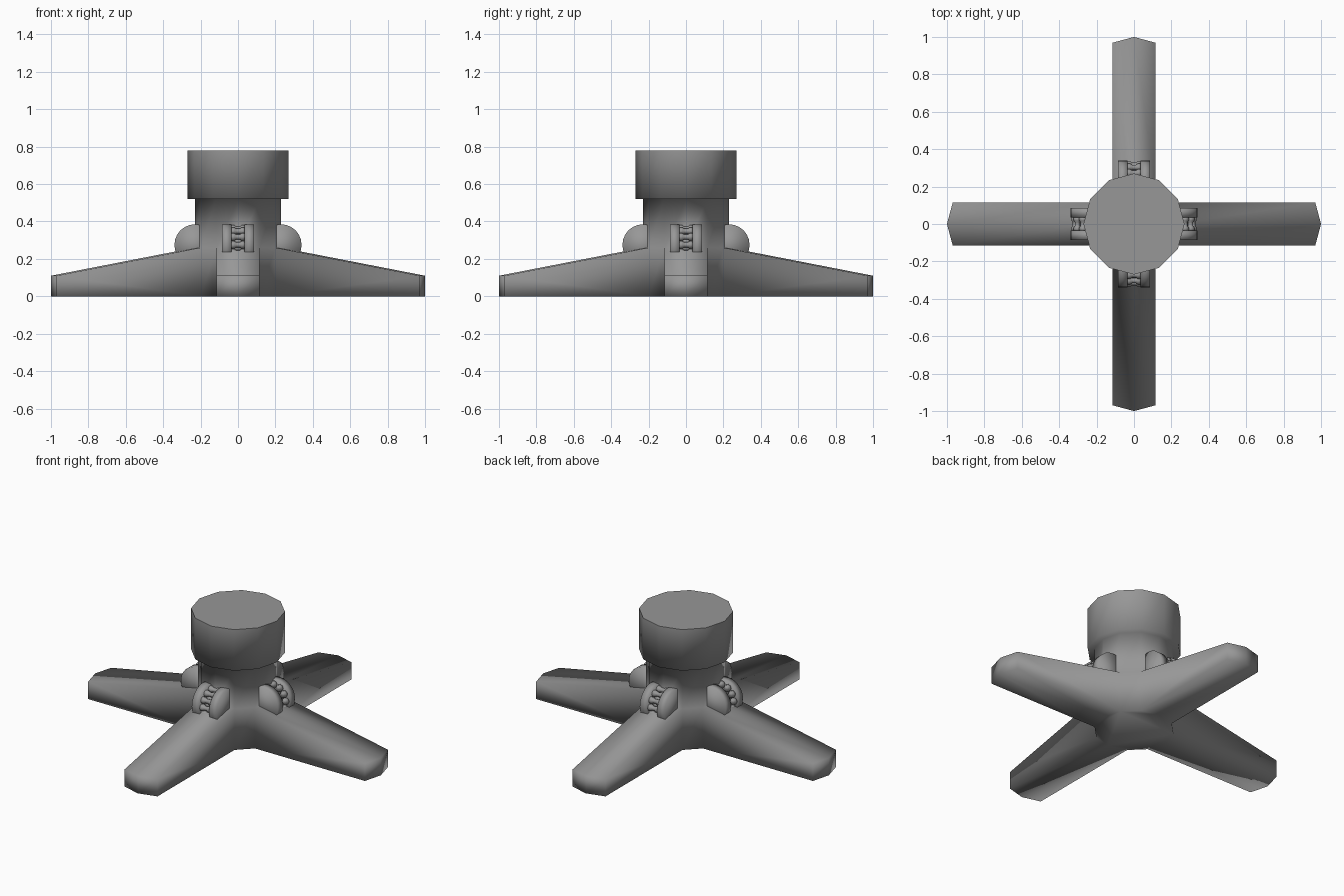
import bpy, bmesh
from math import sin, cos, pi
from mathutils import Matrix

if "Cube" in bpy.data.objects:
    bpy.data.objects.remove(bpy.data.objects["Cube"])

SIDES = 12

# Dark grey finish for every part
grey = bpy.data.materials.new("dark_grey")
grey.diffuse_color = (0.31, 0.31, 0.31, 1)
grey.use_nodes = True
grey.node_tree.nodes["Principled BSDF"].inputs["Base Color"].default_value = grey.diffuse_color


def finish(bm, name):
    bmesh.ops.recalc_face_normals(bm, faces=bm.faces)
    mesh = bpy.data.meshes.new(name)
    bm.to_mesh(mesh)
    bm.free()
    mesh.materials.append(grey)
    obj = bpy.data.objects.new(name, mesh)
    bpy.context.collection.objects.link(obj)
    mesh.polygons.foreach_set("use_smooth", [True] * len(mesh.polygons))
    return obj


def ring(bm, r, z):
    return [bm.verts.new((r * cos(2 * pi * i / SIDES), r * sin(2 * pi * i / SIDES), z))
            for i in range(SIDES)]


def quad(bm, a, b, i):
    j = (i + 1) % SIDES
    return bm.faces.new((a[i], a[j], b[j], b[i]))


# Central column, wide cap and four tapering legs in one skin
bm = bmesh.new()
rings = [ring(bm, r, z) for r, z in
         [(0.23, 0), (0.23, 0.26), (0.23, 0.52), (0.27, 0.52), (0.27, 0.78)]]
for k in range(1, 4):
    for i in range(SIDES):
        quad(bm, rings[k], rings[k + 1], i)
bm.faces.new(rings[0])
top = bm.faces.new(rings[-1])
for e in top.edges:
    e.smooth = False
for i in (1, 4, 7, 10):                      # column faces between the legs
    quad(bm, rings[0], rings[1], i)
for i in (0, 3, 6, 9):                       # legs grow from pairs of column faces
    ids = [(i - 1) % SIDES, i, (i + 1) % SIDES]
    dx, dy = 0.77 * cos(i * pi / 6), 0.77 * sin(i * pi / 6)
    low = [rings[0][n] for n in ids]
    high = [rings[1][n] for n in ids]
    tip_low = [bm.verts.new((v.co.x + dx, v.co.y + dy, 0)) for v in low]
    tip_high = [bm.verts.new((v.co.x + dx, v.co.y + dy, 0.11)) for v in low]
    for n in (0, 1):
        bm.faces.new((low[n], low[n + 1], tip_low[n + 1], tip_low[n]))
        bm.faces.new((high[n], high[n + 1], tip_high[n + 1], tip_high[n]))
        bm.faces.new((tip_low[n], tip_low[n + 1], tip_high[n + 1], tip_high[n]))
    for n in (0, 2):
        bm.faces.new((low[n], tip_low[n], tip_high[n], high[n]))
finish(bm, "column_with_legs")


# Turn a profile of (y, radius) about an axle parallel to y
def lathe(bm, profile, segments, cx=0.23, cz=0.275):
    loops = [[bm.verts.new((cx + r * cos(2 * pi * s / segments), y,
                            cz + r * sin(2 * pi * s / segments)))
              for s in range(segments)] for y, r in profile]
    for a, b in zip(loops, loops[1:]):
        for s in range(segments):
            t = (s + 1) % segments
            bm.faces.new((a[s], a[t], b[t], b[s]))
    bm.faces.new(loops[0])
    bm.faces.new(loops[-1])


def finish_turned(bm, name, turn):
    bmesh.ops.transform(bm, verts=bm.verts, matrix=Matrix.Rotation(turn, 4, 'Z'))
    finish(bm, name)


# Roller above each leg: two side discs, a core and a ring of waisted rungs
for n, side in enumerate(("right", "back", "left", "front")):
    turn = n * pi / 2
    for s, label in ((-1, "a"), (1, "b")):
        bm = bmesh.new()
        lathe(bm, [(s * 0.035, 0.11), (s * 0.086, 0.11)], 24)
        finish_turned(bm, f"{side}_disc_{label}", turn)
    bm = bmesh.new()
    lathe(bm, [(-0.036, 0.066), (0.036, 0.066)], 12)
    for k in range(-2, 4):
        a = k * pi / 6
        lathe(bm, [(-0.036, 0.021), (-0.02, 0.021), (-0.01, 0.014),
                   (0.01, 0.014), (0.02, 0.021), (0.036, 0.021)],
              8, 0.23 + 0.084 * cos(a), 0.275 + 0.084 * sin(a))
    finish_turned(bm, f"{side}_rungs", turn)
